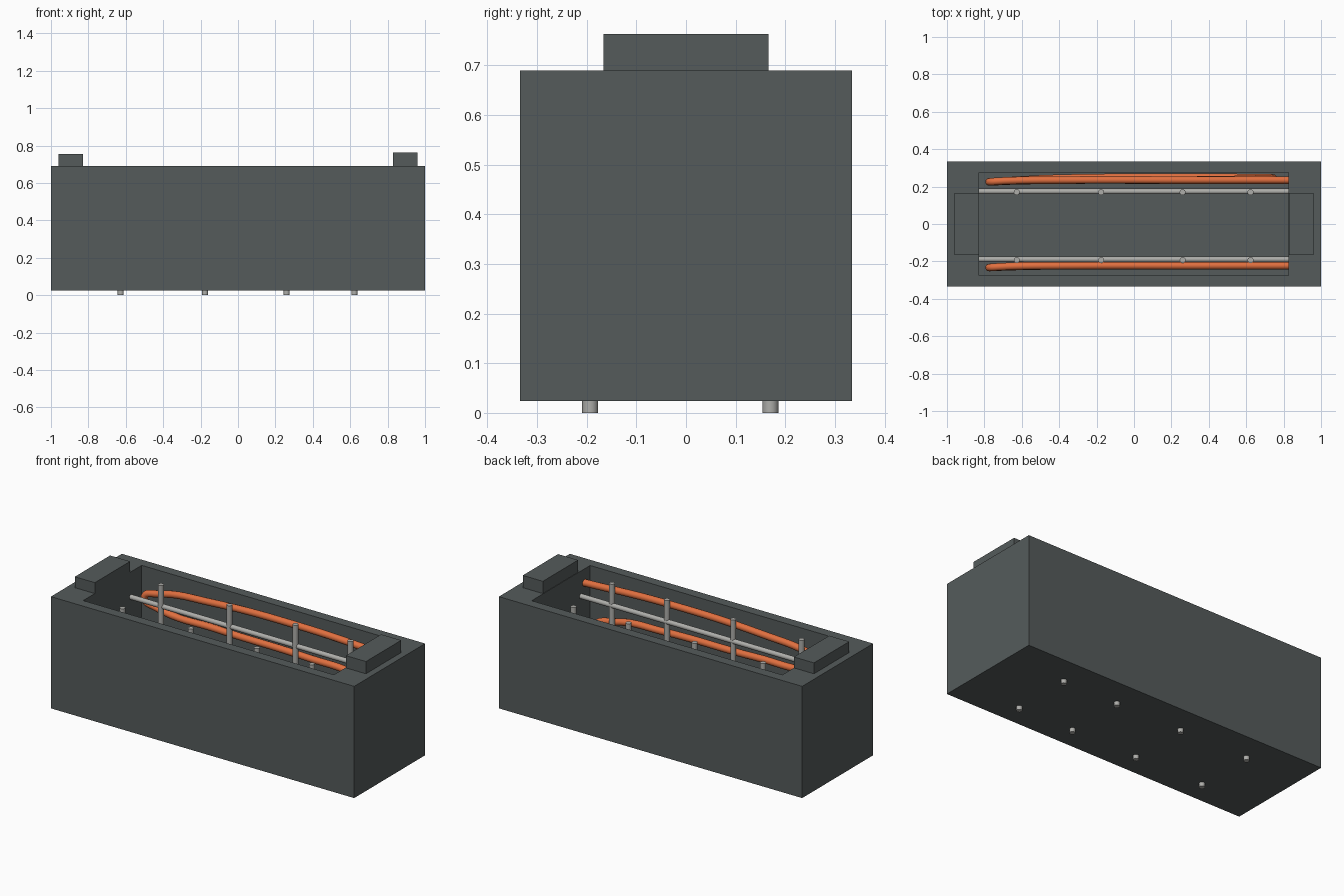
import bpy, bmesh
from mathutils import Vector

if "Cube" in bpy.data.objects:
    bpy.data.objects.remove(bpy.data.objects["Cube"])


def material(name, rgb):
    m = bpy.data.materials.new(name)
    m.diffuse_color = (*rgb, 1)
    m.use_nodes = True
    m.node_tree.nodes["Principled BSDF"].inputs["Base Color"].default_value = m.diffuse_color
    return m


DARK = material("dark_grey", (0.09, 0.105, 0.105))
STEEL = material("steel", (0.42, 0.42, 0.40))
GLOW = material("orange", (0.75, 0.16, 0.05))


def box(name, lo, hi, cavity=None):
    """Box between two corners; cavity = (x0, y0, x1, y1, floor) sinks a pocket in its top."""
    lo, hi = Vector(lo), Vector(hi)
    bm = bmesh.new()
    bmesh.ops.create_cube(bm, size=1)
    for v in bm.verts:
        v.co = Vector([lo[i] if v.co[i] < 0 else hi[i] for i in range(3)])
    if cavity:
        x0, y0, x1, y1, floor = cavity
        top = max(bm.faces, key=lambda f: f.calc_center_median().z)
        bmesh.ops.inset_region(bm, faces=[top], thickness=0.05)
        cx, cy = (lo.x + hi.x) / 2, (lo.y + hi.y) / 2
        for v in top.verts:
            v.co.x = x0 if v.co.x < cx else x1
            v.co.y = y0 if v.co.y < cy else y1
        new = bmesh.ops.extrude_face_region(bm, geom=[top])["geom"]
        for v in [g for g in new if isinstance(g, bmesh.types.BMVert)]:
            v.co.z = floor
        if top.is_valid:
            bmesh.ops.delete(bm, geom=[top], context='FACES_ONLY')
        bmesh.ops.recalc_face_normals(bm, faces=bm.faces)
    me = bpy.data.meshes.new(name)
    bm.to_mesh(me)
    bm.free()
    me.materials.append(DARK)
    ob = bpy.data.objects.new(name, me)
    bpy.context.collection.objects.link(ob)
    return ob


def rod(name, a, b, r):
    a, b = Vector(a), Vector(b)
    bpy.ops.mesh.primitive_cylinder_add(vertices=16, radius=r, depth=(b - a).length,
                                        location=(a + b) / 2,
                                        rotation=(b - a).to_track_quat('Z', 'Y').to_euler())
    ob = bpy.context.object
    ob.name = name
    ob.data.materials.append(STEEL)
    bpy.ops.object.shade_smooth_by_angle()


def tube(name, pts, r, y):
    cu = bpy.data.curves.new(name, 'CURVE')
    cu.dimensions = '3D'
    cu.bevel_depth = r
    cu.bevel_resolution = 4
    cu.resolution_u = 8
    cu.use_fill_caps = True
    sp = cu.splines.new('BEZIER')
    sp.bezier_points.add(len(pts) - 1)
    for p, (x, dy, z) in zip(sp.bezier_points, pts):
        p.co = (x, y + dy, z)
        p.handle_left_type = p.handle_right_type = 'AUTO'
    cu.materials.append(GLOW)
    ob = bpy.data.objects.new(name, cu)
    bpy.context.collection.objects.link(ob)


# body with open slot
box("body", (-1, -0.334, 0.024), (1, 0.334, 0.69), (-0.828, -0.275, 0.825, 0.275, 0.085))

# raised blocks at both ends of the slot
box("left_block", (-0.96, -0.166, 0.69), (-0.828, 0.166, 0.755))
box("right_block", (0.828, -0.166, 0.69), (0.96, 0.166, 0.763))

# wire racks: four uprights (poking out below as feet) and long bars
for side, y in (("front", -0.193), ("back", 0.17)):
    for i, x in enumerate((-0.627, -0.176, 0.26, 0.623)):
        rod(f"{side}_upright_{i + 1}", (x, y, 0), (x, y, 0.67), 0.016)
    for i, z in enumerate((0.54, 0.13)):
        rod(f"{side}_bar_{i + 1}", (-0.828, y + 0.004, z), (0.825, y + 0.004, z), 0.0145)

# winding heating elements, back and forth down the slot
path = [(0.825, 0, 0.607), (0.3, 0, 0.628), (-0.35, 0, 0.613), (-0.68, -0.004, 0.575),
        (-0.775, -0.01, 0.53), (-0.7, -0.006, 0.49), (-0.3, 0, 0.465), (0.3, 0, 0.455),
        (0.62, 0.005, 0.43), (0.745, 0.01, 0.365), (0.62, 0.013, 0.30), (0.1, 0.015, 0.28),
        (-0.45, 0.008, 0.27), (-0.68, -0.004, 0.25), (-0.765, -0.01, 0.205),
        (-0.68, -0.006, 0.16), (-0.3, 0, 0.14), (0.825, 0, 0.135)]
for side, y in (("front", -0.223), ("back", 0.235)):
    tube(f"{side}_heating_element", path, 0.02, y)
